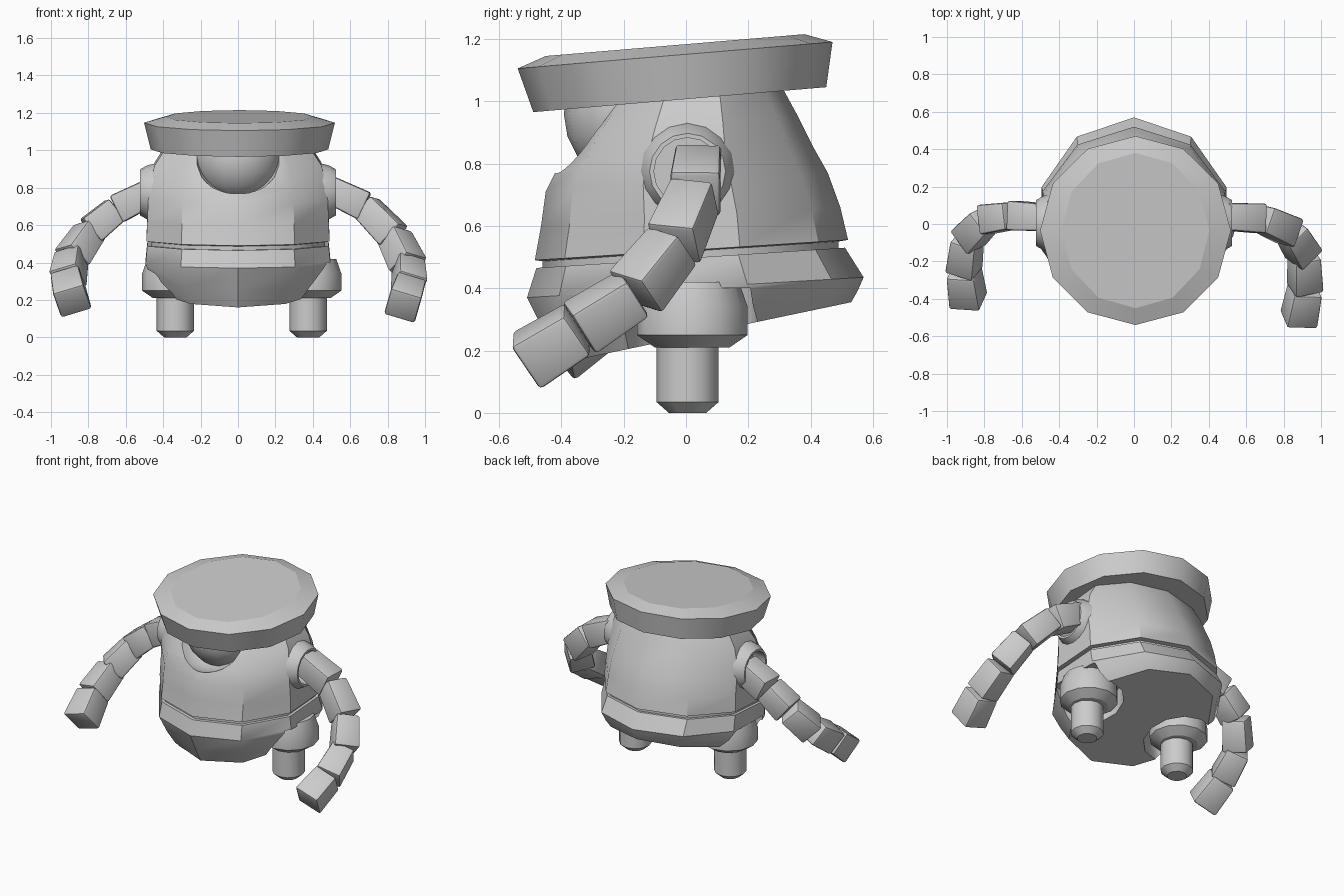
import bpy, bmesh, math
from mathutils import Vector, Matrix

old = bpy.data.objects.get("Cube")
if old:
    bpy.data.objects.remove(old)

grey = bpy.data.materials.new("plain_grey")
grey.use_nodes = True
COLOUR = (0.6, 0.6, 0.6, 1)
grey.diffuse_color = COLOUR
grey.node_tree.nodes["Principled BSDF"].inputs["Base Color"].default_value = COLOUR


def shade(ob, angle):
    bpy.ops.object.select_all(action='DESELECT')
    ob.select_set(True)
    bpy.context.view_layer.objects.active = ob
    bpy.ops.object.shade_smooth_by_angle(angle=math.radians(angle))


def finish(name, bm, smooth):
    bmesh.ops.recalc_face_normals(bm, faces=bm.faces)
    mesh = bpy.data.meshes.new(name)
    bm.to_mesh(mesh)
    bm.free()
    mesh.materials.append(grey)
    ob = bpy.data.objects.new(name, mesh)
    bpy.context.collection.objects.link(ob)
    shade(ob, smooth)
    return ob


def loft(name, rings, closed=False, smooth=35):
    """Skin a list of equal-length rings of points, with flat end caps."""
    bm = bmesh.new()
    loops = [[bm.verts.new(p) for p in ring] for ring in rings]
    n = len(loops[0])
    pairs = list(zip(loops, loops[1:]))
    if closed:
        pairs.append((loops[-1], loops[0]))
    else:
        bm.faces.new(loops[0])
        bm.faces.new(loops[-1])
    for a, b in pairs:
        for i in range(n):
            j = (i + 1) % n
            bm.faces.new((a[i], a[j], b[j], b[i]))
    ob = finish(name, bm, smooth)
    for poly in ob.data.polygons:
        if len(poly.vertices) > 4:
            poly.use_smooth = False
    return ob


def tilted_ring(front, back, rx, z_front, z_back, sides, x=0):
    """Oval ring whose height changes from front to back."""
    pts = []
    for i in range(sides):
        a = math.tau * i / sides
        t = (1 - math.cos(a)) / 2
        pts.append((x + rx * math.sin(a), front + (back - front) * t,
                    z_front + (z_back - z_front) * t))
    return pts


def round_ring(centre, r, axis='Z', sides=12):
    pts = []
    for i in range(sides):
        a = math.tau * i / sides
        u, v = r * math.cos(a), r * math.sin(a)
        pts.append(Vector(centre) + Vector((u, v, 0) if axis == 'Z' else (0, u, v)))
    return pts


def ball(name, centre, r, top):
    """Sphere sliced flat at the given height."""
    bm = bmesh.new()
    bmesh.ops.create_uvsphere(bm, u_segments=16, v_segments=10, radius=r)
    bmesh.ops.translate(bm, verts=bm.verts, vec=centre)
    bmesh.ops.bisect_plane(bm, geom=bm.verts[:] + bm.edges[:] + bm.faces[:],
                           plane_co=(0, 0, top), plane_no=(0, 0, 1), clear_outer=True)
    bmesh.ops.holes_fill(bm, edges=[e for e in bm.edges if e.is_boundary])
    return finish(name, bm, 45)


def cut(target, cutter):
    mod = target.modifiers.new("cut", 'BOOLEAN')
    mod.operation = 'DIFFERENCE'
    mod.solver = 'EXACT'
    mod.object = cutter
    cutter.hide_render = True
    bpy.context.view_layer.objects.active = target
    bpy.ops.object.modifier_apply(modifier=mod.name)
    bpy.data.objects.remove(cutter)
    shade(target, 46)


# Torso shells: front y, back y, half width, front z, back z
upper = [(-.45, .49, .48, .485, .55), (-.485, .52, .515, .49, .555),
         (-.465, .495, .51, .60, .66), (-.45, .455, .505, .71, .77),
         (-.41, .41, .495, .79, .85), (-.34, .36, .47, .90, .95),
         (-.26, .30, .40, 1.0, 1.06)]
upper_body = loft("upper_body", [tilted_ring(*r, 10) for r in upper])
lower = [(-.40, .53, .43, .16, .355), (-.45, .55, .48, .25, .39),
         (-.51, .57, .52, .37, .435), (-.48, .51, .51, .465, .53)]
lower_body = loft("lower_body", [tilted_ring(*r, 10) for r in lower])
seam = [(-.46, .49, .49, .45, .515), (-.46, .49, .49, .5, .565)]
loft("waist_seam", [tilted_ring(*r, 10) for r in seam], smooth=46)

# Flat lid with chamfered rim
lid = [(-.49, .45, .475, .965, 1.045), (-.54, .47, .51, 1.105, 1.19),
       (-.45, .38, .395, 1.145, 1.215)]
loft("lid", [tilted_ring(*r, 12, x=.008) for r in lid])

# Eye ball in a scooped socket
cut(upper_body, ball("socket_cutter", (0, -.34, 1.0), .245, 1.2))
ball("eye", (0, -.155, .96), .237, 1.06)

for side, s, hx in (("left", 1, .375), ("right", -1, .335)):
    # Shoulder collar with an open socket
    collar = [(.42, .16), (.485, .145), (.525, .122), (.525, .108), (.42, .108)]
    loft(side + "_collar", [round_ring((s * x, .005, .775), r, 'X', 16) for x, r in collar],
         closed=True)
    socket = loft("socket_cutter", [round_ring((s * x, .005, .775), .112, 'X', 16)
                                    for x in (.43, .7)])
    cut(upper_body, socket)

    # Hip and leg under a pocket in the lower body
    hx *= s
    pocket = loft("pocket_cutter", [round_ring((hx, .02, z), .215) for z in (.05, .40)])
    cut(lower_body, pocket)
    hip = [(.21, .12), (.25, .178), (.34, .178), (.42, .15)]
    loft(side + "_hip", [round_ring((hx, .02, z), r) for z, r in hip])
    leg = [(0, .06), (.035, .1), (.25, .1)]
    loft(side + "_leg", [round_ring((hx, .005, z), r) for z, r in leg])

# Arms: chains of bevelled blocks following joint points
arms = {
    "left": [(.47, .04, .80), (.68, .03, .70), (.835, -.04, .54),
             (.91, -.165, .385), (.915, -.345, .27), (.88, -.515, .165)],
    "right": [(-.46, .035, .78), (-.65, .045, .685), (-.79, .025, .57),
              (-.89, -.08, .425), (-.91, -.25, .31), (-.885, -.415, .19)],
}
names = ("upper_arm", "mid_arm", "elbow", "forearm", "hand")
for side, joints in arms.items():
    up = Vector((.3 if side == "left" else -.3, 0, 1))
    for k, part in enumerate(names):
        a, b = Vector(joints[k]), Vector(joints[k + 1])
        axis = (b - a).normalized()
        across = up.cross(axis).normalized()
        frame = Matrix((across, axis.cross(across), axis)).transposed()
        length = (b - a).length - .004
        bm = bmesh.new()
        bmesh.ops.create_cube(bm, size=1)
        for v in bm.verts:
            w = .16 if v.co.z > 0 else .145
            if part == "hand":
                w += .012
            v.co = frame @ Vector((v.co.x * w, v.co.y * w, v.co.z * length)) + (a + b) / 2
        bm.normal_update()
        bmesh.ops.bevel(bm, geom=bm.edges[:], offset=.014, segments=2, affect='EDGES',
                        profile=.5)
        finish(side + "_" + part, bm, 40)
